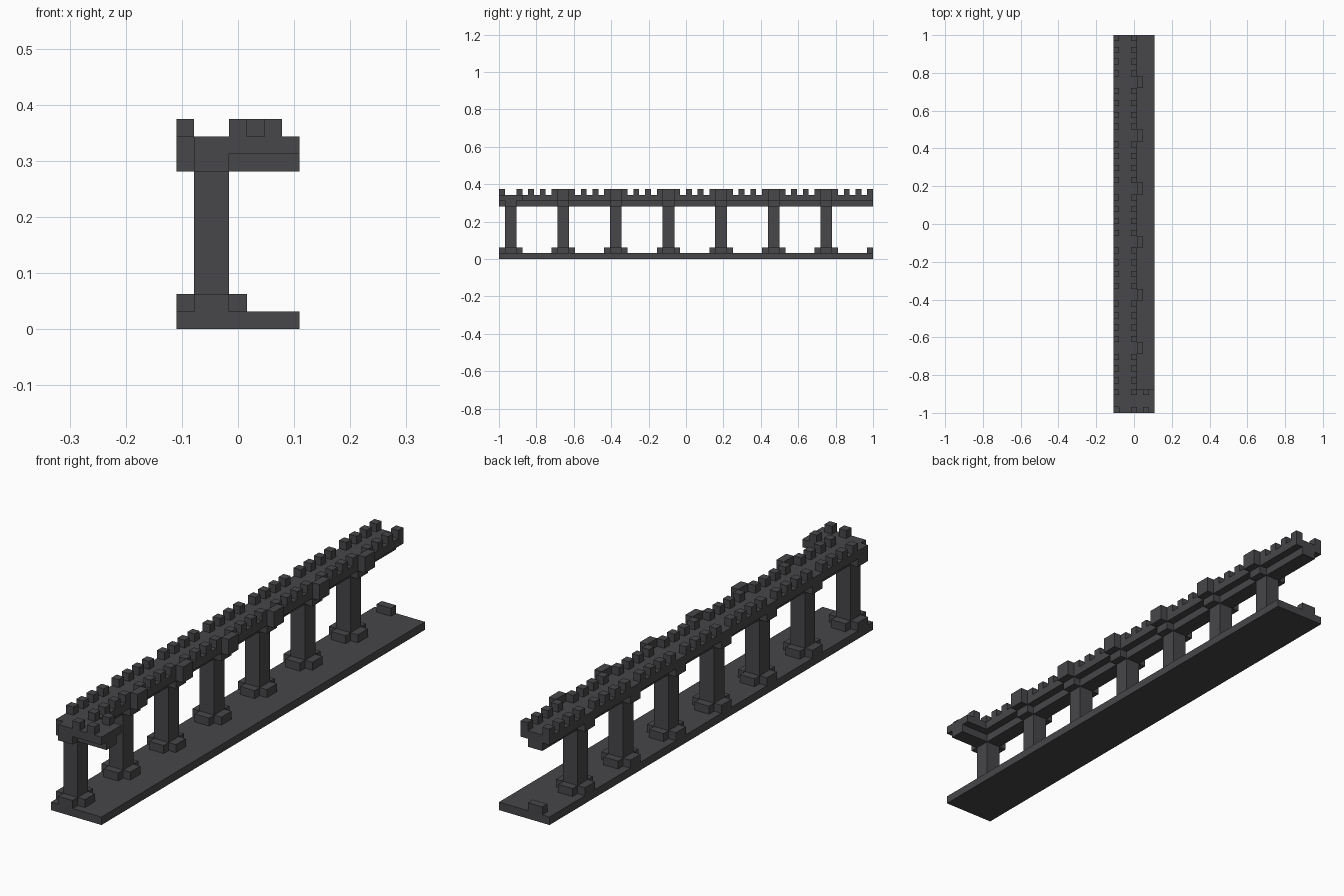
import bpy
import bmesh
from mathutils import Matrix, Vector

cube = bpy.data.objects.get("Cube")
if cube:
    bpy.data.objects.remove(cube, do_unlink=True)

U = 2 / 64               # one block
WIDTH, LENGTH = 7, 64    # footprint in blocks
BAY = 9                  # blocks between pillars
PILLARS = range(1, LENGTH - 1, BAY)

stone = bpy.data.materials.new("dark_stone")
stone.use_nodes = True
COLOUR = (0.063, 0.062, 0.067, 1)
stone.diffuse_color = COLOUR
stone.node_tree.nodes["Principled BSDF"].inputs["Base Color"].default_value = COLOUR


def blocks(name, boxes):
    """Make one object from boxes given as block ranges ((x, x), (y, y), (z, z))."""
    bm = bmesh.new()
    for box in boxes:
        low, high = (Vector(corner) for corner in zip(*box))
        middle = (low + high) / 2 - Vector((WIDTH / 2, LENGTH / 2, 0))
        size = (high - low) * U
        bmesh.ops.create_cube(bm, size=1, matrix=Matrix.Translation(middle * U) @ Matrix.Diagonal((*size, 1)))
    mesh = bpy.data.meshes.new(name)
    bm.to_mesh(mesh)
    bm.free()
    mesh.materials.append(stone)
    obj = bpy.data.objects.new(name, mesh)
    bpy.context.collection.objects.link(obj)
    return obj


def cross(y, z):
    """Plus-shaped layer around a pillar."""
    return [((1, 3), (y - 1, y + 3), z), ((0, 1), (y, y + 2), z), ((3, 4), (y, y + 2), z)]


# Ground slab, with the start of one more footing at the far end
blocks("ground_slab", [((0, WIDTH), (0, LENGTH), (0, 1))])
blocks("end_footing", [((1, 3), (LENGTH - 1, LENGTH), (1, 2))])

# Pillars on plus-shaped footings
for i, y in enumerate(PILLARS):
    blocks(f"pillar_footing_{i}", cross(y, (1, 2)))
    blocks(f"pillar_shaft_{i}", [((1, 3), (y, y + 2), (2, 9))])
    blocks(f"pillar_bracket_{i}", cross(y, (9, 10))[1:])

# Walkway and the rib below it
blocks("walkway_rib", [((1, 3), (0, LENGTH), (9, 10))])
blocks("walkway", [((1, 4), (0, LENGTH), (10, 11)), ((0, 1), (1, LENGTH), (10, 11))])

# Side branch at the front end
blocks("branch_walkway", [((4, WIDTH), (0, 4), (10, 11))])
blocks("branch_rib", [((4, WIDTH), (1, 3), (9, 10))])
blocks("branch_battlements", [((5, 6), (y, y + 1), (11, 12)) for y in (0, 3)])

# Projecting bays beside all pillars but the first
blocks("wall_bays", [((4, 5), (y, y + 2), (10, 12)) for y in PILLARS if y > 1])

# Battlements along both edges
teeth = [y for y in range(LENGTH) if y % BAY in (0, 3, 5, 7)]
blocks("right_battlements", [((0, 1), (y, y + 1), (11, 12)) for y in teeth if y > 0])
blocks("left_battlements", [((3, 4), (y, y + 1), (11, 12)) for y in teeth])
